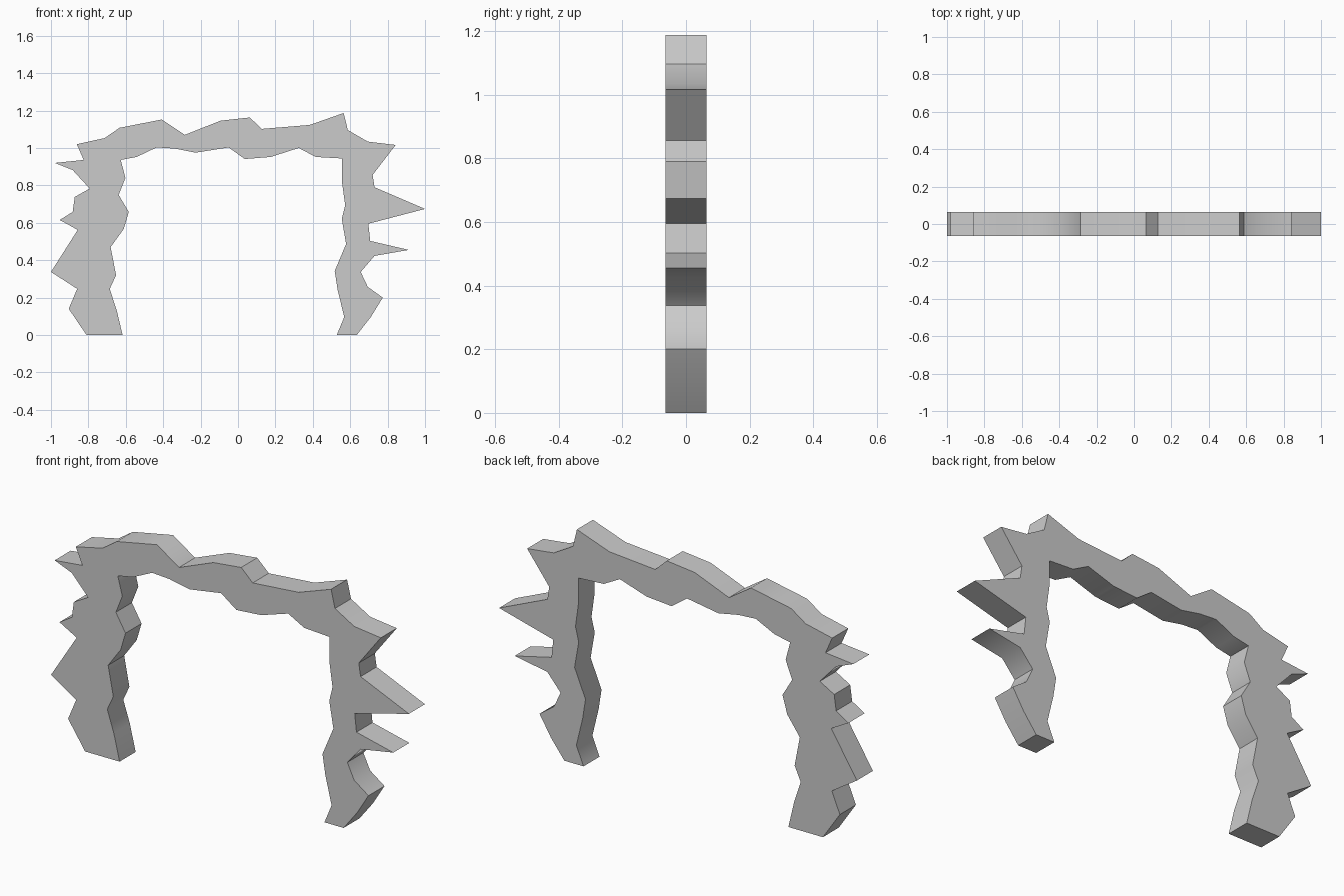
import bpy, bmesh, math

HALF_DEPTH = 0.064

# Jagged outer edge (x, z): up the left leg, over the top, down the right leg
outer = [
    (-.81, 0), (-.905, .14), (-.86, .247), (-1, .337), (-.857, .562), (-.953, .615),
    (-.884, .658), (-.873, .738), (-.793, .783), (-.884, .882), (-.98, .92), (-.825, .936),
    (-.862, 1.02), (-.713, 1.053), (-.633, 1.108), (-.408, 1.152), (-.285, 1.07),
    (-.093, 1.146), (.063, 1.163), (.127, 1.102), (.383, 1.123), (.565, 1.187),
    (.587, 1.096), (.694, 1.034), (.843, 1.016), (.72, .856), (.73, .79), (1, .674),
    (.697, .595), (.707, .503), (.913, .455), (.73, .423), (.656, .337), (.694, .257),
    (.774, .20), (.71, .096), (.635, 0)]

# Inner edge of the opening: up the right leg, along the lintel, down the left leg
inner = [
    (.528, 0), (.568, .096), (.533, .24), (.517, .342), (.578, .487), (.555, .62),
    (.573, .695), (.555, .824), (.555, .944), (.415, .952), (.325, 1.0), (.175, .952),
    (.036, .941), (-.05, 1.003), (-.226, .975), (-.339, .997), (-.435, 1.003),
    (-.542, .952), (-.627, .936), (-.602, .84), (-.638, .749), (-.584, .658),
    (-.611, .567), (-.681, .47), (-.652, .32), (-.686, .246), (-.649, .134), (-.617, 0)]

# Rock arch: one outline extruded front to back
bm = bmesh.new()
face = bm.faces.new([bm.verts.new((x, -HALF_DEPTH, z)) for x, z in outer + inner])
back = bmesh.ops.extrude_face_region(bm, geom=[face], use_keep_orig=True)
bmesh.ops.translate(bm, vec=(0, 2 * HALF_DEPTH, 0),
                    verts=[g for g in back["geom"] if isinstance(g, bmesh.types.BMVert)])
bmesh.ops.recalc_face_normals(bm, faces=bm.faces)
mesh = bpy.data.meshes.new("rock_arch")
bm.to_mesh(mesh)
bm.free()
arch = bpy.data.objects.new("rock_arch", mesh)
bpy.context.collection.objects.link(arch)

# Soften only the gentle bends of the side walls
bpy.context.view_layer.objects.active = arch
arch.select_set(True)
bpy.ops.object.shade_smooth_by_angle(angle=math.radians(46))
